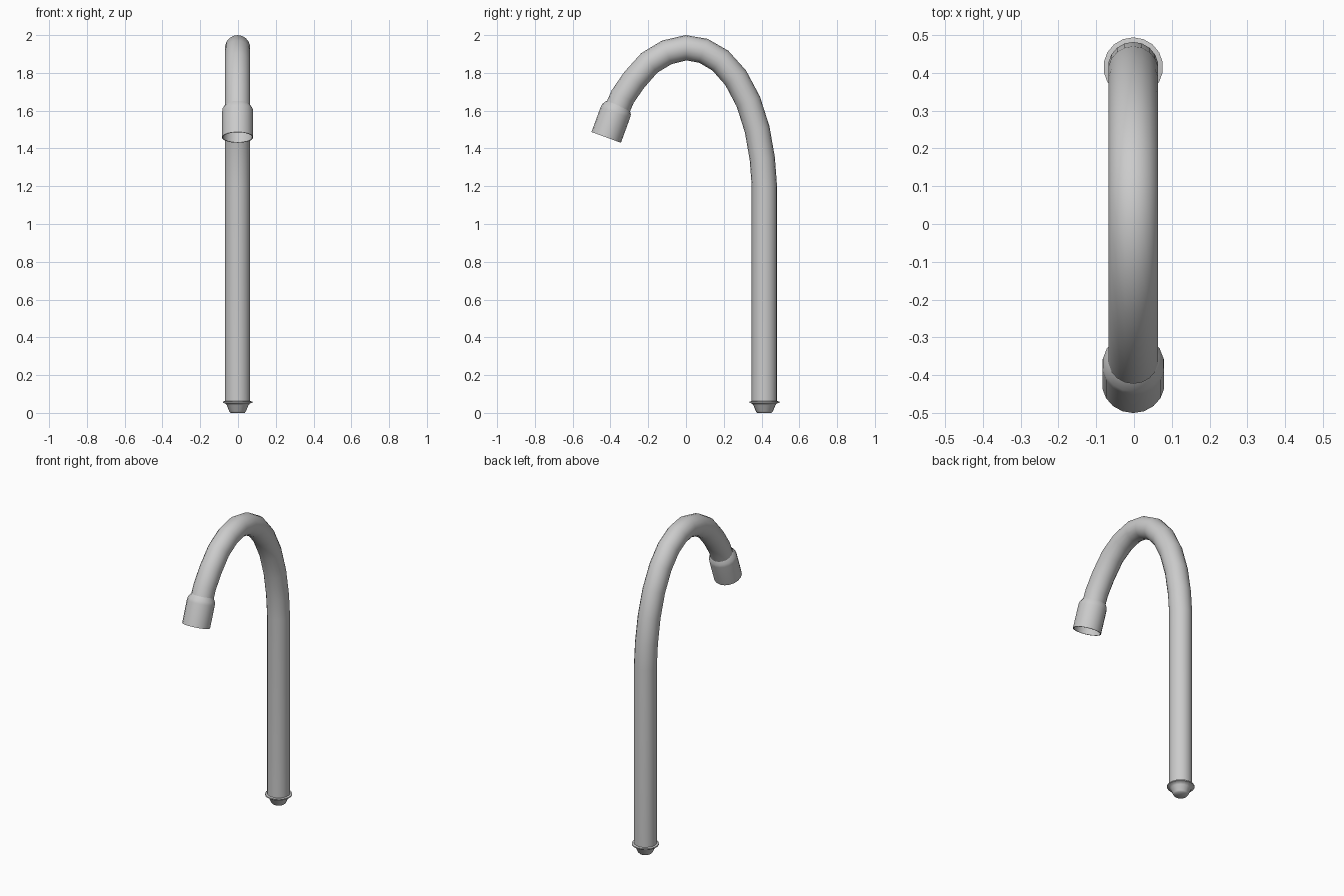
import bpy, bmesh, math
from mathutils import Vector

if "Cube" in bpy.data.objects:
    bpy.data.objects.remove(bpy.data.objects["Cube"])

SIDES = 18
X0 = -0.002


def sweep(name, rings, cap_start=False, cap_end=False, angle=50):
    """Loft round rings given as (centre y, centre z, tangent, radius)."""
    bm = bmesh.new()
    loops = []
    for y, z, tangent, r in rings:
        t = Vector((0, tangent[0], tangent[1])).normalized()
        n = Vector((0, t.z, -t.y))
        loop = []
        for i in range(SIDES):
            a = 2 * math.pi * i / SIDES
            off = n * math.cos(a) + Vector((1, 0, 0)) * math.sin(a)
            loop.append(bm.verts.new(Vector((X0, y, z)) + off * r))
        loops.append(loop)
    for a, b in zip(loops, loops[1:]):
        for i in range(SIDES):
            j = (i + 1) % SIDES
            bm.faces.new((a[i], a[j], b[j], b[i]))
    if cap_start:
        bm.faces.new(loops[0])
    if cap_end:
        bm.faces.new(loops[-1])
    bmesh.ops.recalc_face_normals(bm, faces=bm.faces)
    mesh = bpy.data.meshes.new(name)
    bm.to_mesh(mesh)
    bm.free()
    obj = bpy.data.objects.new(name, mesh)
    bpy.context.collection.objects.link(obj)
    bpy.ops.object.select_all(action='DESELECT')
    obj.select_set(True)
    bpy.context.view_layer.objects.active = obj
    bpy.ops.object.shade_smooth_by_angle(angle=math.radians(angle))
    return obj


TUBE_R = 0.067
POST_Y = 0.415
END_DIR = Vector((-0.345, -0.94)).normalized()

# Gooseneck pipe: straight post, then the bend over to the outlet
path = [Vector(p) for p in (
    (POST_Y, 0.055), (POST_Y, 1.2), (0.404, 1.345), (0.377, 1.5),
    (0.330, 1.648), (0.263, 1.774), (0.182, 1.865), (0.092, 1.917),
    (0.0, 1.933), (-0.101, 1.909), (-0.194, 1.853), (-0.275, 1.762),
    (-0.335, 1.675), (-0.370, 1.595))]
rings = []
for i, p in enumerate(path):
    if i < 2:
        t = Vector((0, 1))
    elif i == len(path) - 1:
        t = END_DIR
    else:
        t = (path[i + 1] - p).normalized() + (p - path[i - 1]).normalized()
    rings.append((p.x, p.y, t, TUBE_R))
sweep("gooseneck_pipe", rings)

# Outlet nozzle: flared collar with a thin open rim
tip = Vector((-0.4225, 1.4585))
rings = []
for back, r in ((0.182, 0.066), (0.158, 0.081), (0.14, 0.083), (0.0, 0.083),
                (0.0, 0.078), (0.135, 0.077)):
    c = tip - END_DIR * back
    rings.append((c.x, c.y, END_DIR, r))
sweep("outlet_nozzle", rings)

# Mounting base: tapered plug under a thin flange
profile = ((0.0, 0.038), (0.008, 0.045), (0.04, 0.058), (0.05, 0.066),
           (0.053, 0.079), (0.06, 0.079), (0.063, 0.066))
sweep("mounting_base", [(POST_Y, z, (0, 1), r) for z, r in profile],
      cap_start=True, cap_end=True)
